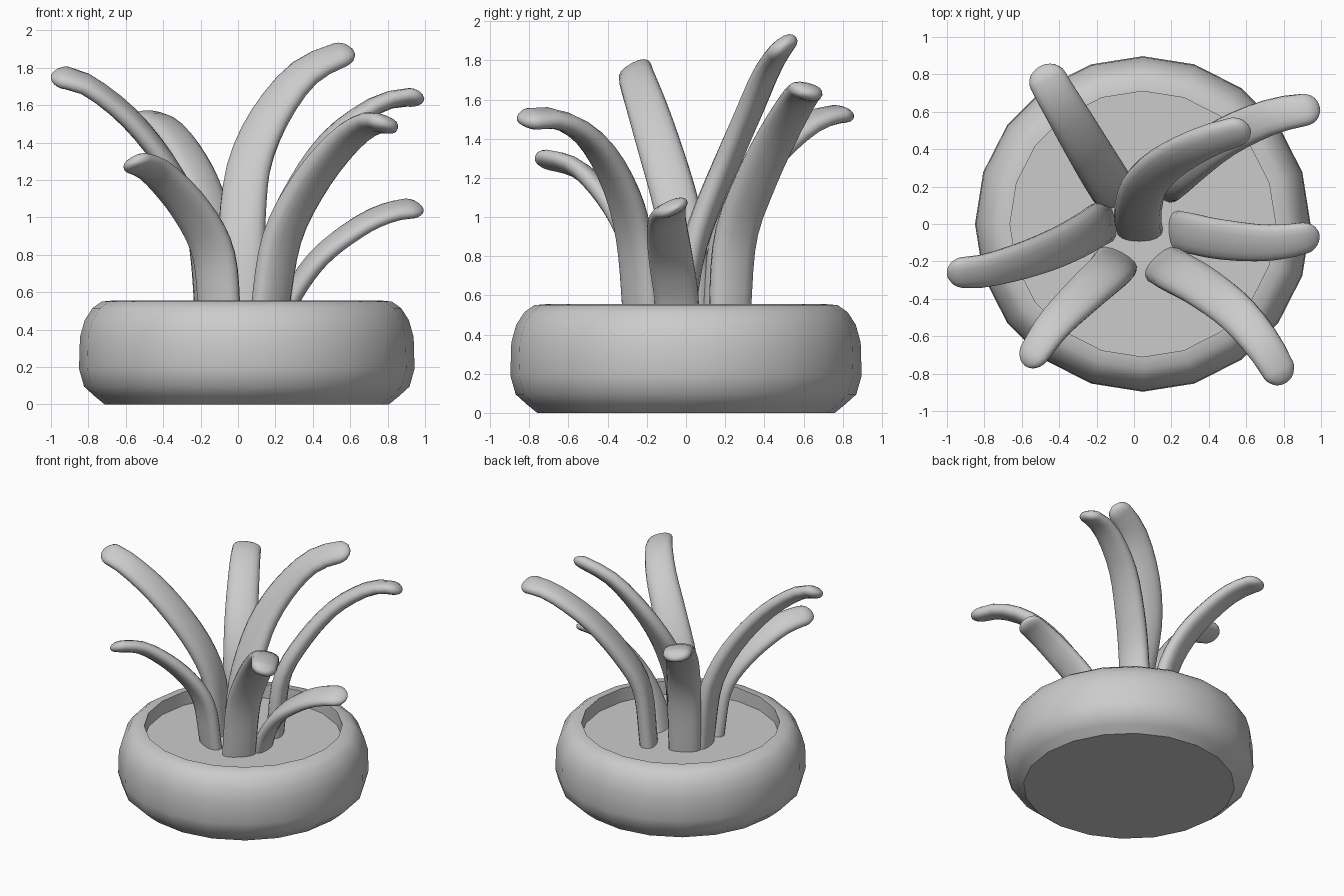
import bpy, bmesh, math
from mathutils import Vector

if "Cube" in bpy.data.objects:
    bpy.data.objects.remove(bpy.data.objects["Cube"])

CX = 0.047      # pot centre in x
SIDES = 20


def finish(name, bm, angle):
    bmesh.ops.recalc_face_normals(bm, faces=bm.faces)
    me = bpy.data.meshes.new(name)
    bm.to_mesh(me)
    bm.free()
    ob = bpy.data.objects.new(name, me)
    bpy.context.collection.objects.link(ob)
    bpy.ops.object.select_all(action='DESELECT')
    ob.select_set(True)
    bpy.context.view_layer.objects.active = ob
    bpy.ops.object.shade_smooth_by_angle(angle=math.radians(angle))
    return ob


def skin(bm, rings):
    """Join consecutive vertex rings with quads."""
    for a, b in zip(rings, rings[1:]):
        n = len(a)
        for i in range(n):
            j = (i + 1) % n
            bm.faces.new((a[i], a[j], b[j], b[i]))


def lathe(name, profile):
    bm = bmesh.new()
    rings = []
    for r, z in profile:
        rings.append([bm.verts.new((CX + r * math.cos(2 * math.pi * i / SIDES),
                                    r * math.sin(2 * math.pi * i / SIDES), z))
                      for i in range(SIDES)])
    skin(bm, rings)
    bm.faces.new(rings[0])
    bm.faces.new(rings[-1])
    return finish(name, bm, 35)


def spline(pts, u):
    """Catmull-Rom point at u in 0..1."""
    p = [2 * pts[0] - pts[1]] + pts + [2 * pts[-1] - pts[-2]]
    n = len(pts) - 1
    k = min(int(u * n), n - 1)
    t = u * n - k
    a, b, c, d = p[k:k + 4]
    return 0.5 * (2 * b + (c - a) * t + (2 * a - 5 * b + 4 * c - d) * t * t
                  + (3 * b - a - 3 * c + d) * t ** 3)


def leaf(name, pts, w0, w1, thick, rolls=(0, 0), normal=None):
    """Flattened, tapering, twisted tube with a round tip; bends flatwise unless a normal is given."""
    pts = [Vector(p) for p in pts]
    fine = [spline(pts, i / 300) for i in range(301)]
    dist = [0.0]
    for a, b in zip(fine, fine[1:]):
        dist.append(dist[-1] + (b - a).length)
    total, cap = dist[-1], 0.085
    body = total - cap
    stops = [body * i / 16 for i in range(17)]
    stops += [body + cap * f for f in (0.25, 0.5, 0.7, 0.85, 0.95, 0.995)]
    run = pts[-1] - pts[0]
    flat_side = Vector((-run.y, run.x, 0)).normalized()
    bm = bmesh.new()
    rings = []
    for s in stops:
        k = min(range(301), key=lambda i: abs(dist[i] - s))
        f = s / total
        tan = (fine[min(k + 4, 300)] - fine[max(k - 4, 0)]).normalized()
        if normal:
            side = tan.cross(Vector(normal)).normalized()
        else:
            side = (flat_side - tan * flat_side.dot(tan)).normalized()
        # positive roll lifts the left edge towards the tip
        roll = math.radians(rolls[0] + (rolls[1] - rolls[0]) * f)
        side = side * math.cos(roll) - side.cross(tan) * math.sin(roll)
        nor = side.cross(tan)
        e = max(0, (s - body) / cap)
        end = math.sqrt(max(0, 1 - e * e))
        w = (w0 + (w1 - w0) * f ** 1.5 + 0.01 * math.sin(math.pi * f)) * end
        h = thick * (1 - 0.3 * f ** 2) * end
        ring = []
        for i in range(16):
            c, q = math.cos(math.pi * i / 8), math.sin(math.pi * i / 8)
            ring.append(bm.verts.new(
                fine[k] + side * w * math.copysign(abs(c) ** 0.85, c)
                + nor * h * math.copysign(abs(q) ** 0.85, q)))
        rings.append(ring)
    skin(bm, rings)
    bm.faces.new(rings[0])
    bm.faces.new(rings[-1])
    return finish(name, bm, 60)


# Round pot with a turned-in rim, inner wall and soil level
lathe("pot", [(0.76, 0), (0.815, 0.045), (0.87, 0.095), (0.897, 0.19),
              (0.892, 0.36), (0.867, 0.45), (0.825, 0.515), (0.775, 0.55),
              (0.71, 0.556), (0.71, 0.43)])
lathe("soil", [(0.712, 0.42), (0.712, 0.45)])

# Leaves
leaf("centre_leaf", [(0.03, -0.03, 0.43), (0.02, 0.03, 0.8), (0.025, 0.1, 1.02),
                     (0.06, 0.21, 1.28), (0.16, 0.315, 1.52), (0.32, 0.41, 1.74),
                     (0.48, 0.475, 1.845), (0.62, 0.51, 1.885)],
     0.125, 0.085, 0.065, (0, -28), (0, -0.9, 0.42))
leaf("left_leaf", [(-0.16, 0.01, 0.43), (-0.2, -0.01, 0.85), (-0.28, -0.06, 1.1),
                   (-0.42, -0.13, 1.34), (-0.61, -0.2, 1.56), (-0.83, -0.255, 1.72),
                   (-1.0, -0.255, 1.755)], 0.115, 0.085, 0.062, (-5, -32))
leaf("front_left_leaf", [(-0.095, -0.2, 0.43), (-0.13, -0.25, 0.8), (-0.25, -0.36, 1.04),
                         (-0.42, -0.53, 1.23), (-0.52, -0.67, 1.285),
                         (-0.58, -0.76, 1.285)], 0.12, 0.08, 0.058, (14, 26))
leaf("back_left_leaf", [(-0.1, 0.16, 0.43), (-0.13, 0.21, 0.9), (-0.21, 0.34, 1.2),
                        (-0.34, 0.56, 1.43), (-0.44, 0.73, 1.52),
                        (-0.5, 0.845, 1.515)], 0.115, 0.1, 0.062, (0, 6))
leaf("back_right_leaf", [(0.17, 0.22, 0.43), (0.21, 0.25, 0.88), (0.33, 0.35, 1.17),
                         (0.5, 0.47, 1.42), (0.71, 0.565, 1.585), (0.87, 0.605, 1.64),
                         (0.995, 0.615, 1.63)], 0.112, 0.085, 0.062, (0, -12))
leaf("right_leaf", [(0.235, -0.04, 0.43), (0.3, -0.05, 0.6), (0.45, -0.08, 0.8),
                    (0.68, -0.1, 0.97), (0.86, -0.085, 1.04),
                    (0.99, -0.05, 1.045)], 0.11, 0.085, 0.052, (5, 26))
leaf("front_right_leaf", [(0.16, -0.22, 0.43), (0.23, -0.26, 0.87), (0.37, -0.34, 1.16),
                          (0.55, -0.48, 1.39), (0.7, -0.66, 1.5),
                          (0.81, -0.85, 1.495)], 0.12, 0.09, 0.065, (-3, -16))
